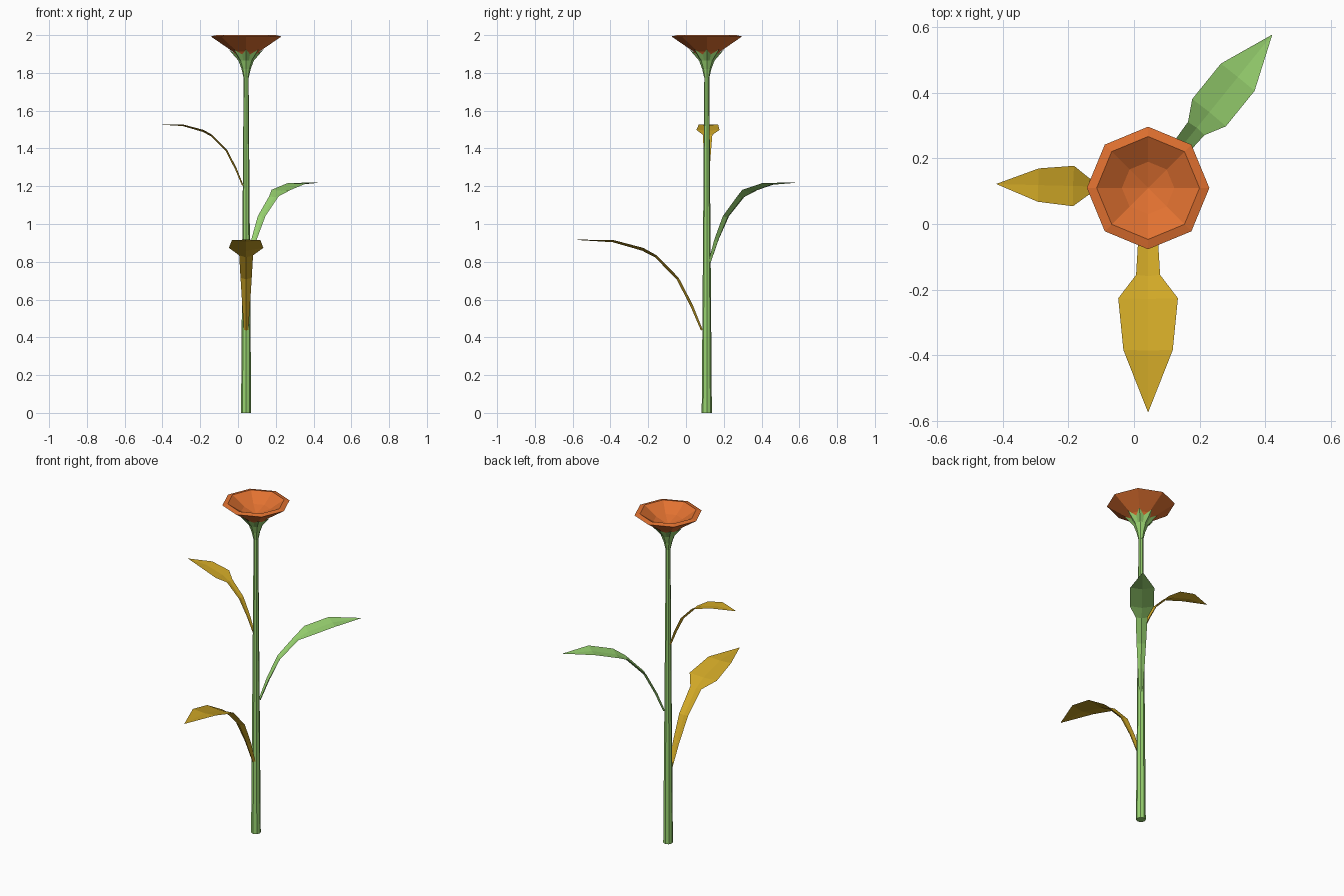
import bpy
import math

if "Cube" in bpy.data.objects:
    bpy.data.objects.remove(bpy.data.objects["Cube"])

CX, CY = 0.043, 0.11   # stem axis


def material(name, rgb):
    m = bpy.data.materials.new(name)
    m.diffuse_color = (*rgb, 1)
    m.use_nodes = True
    m.node_tree.nodes["Principled BSDF"].inputs["Base Color"].default_value = m.diffuse_color
    return m


GREEN = material("leaf green", (0.32, 0.66, 0.165))
YELLOW = material("dry leaf yellow", (0.63, 0.39, 0.02))
ORANGE = material("petal orange", (0.75, 0.165, 0.03))


def make(name, rings, mat, cap_start=True, cap_end=True):
    """Skin a list of equal-length closed rings with quads; cap the ends."""
    n = len(rings[0])
    verts = [p for r in rings for p in r]
    faces = []
    for i in range(len(rings) - 1):
        for k in range(n):
            a, b = i * n + k, i * n + (k + 1) % n
            faces.append((a, b, b + n, a + n))
    if cap_start:
        faces.append(tuple(reversed(range(n))))
    if cap_end:
        faces.append(tuple(range(len(verts) - n, len(verts))))
    me = bpy.data.meshes.new(name)
    me.from_pydata(verts, [], faces)
    me.validate()
    me.materials.append(mat)
    ob = bpy.data.objects.new(name, me)
    bpy.context.collection.objects.link(ob)
    return ob


def ring(r, z, n=8, tooth=0.0, flare=0.0):
    """Ring round the stem axis; every second point may rise as a tooth."""
    pts = []
    for k in range(n):
        a = 2 * math.pi * k / n
        up = tooth if k % 2 == 0 else 0
        # mid-side points lie on the octagon's flats when n is 16
        rr = r * (math.cos(math.pi / 8) if n == 16 and k % 2 else 1)
        rr += flare if up else 0
        pts.append((CX + rr * math.cos(a), CY + rr * math.sin(a), z + up))
    return pts


# Stem
make("stem", [ring(0.027, 0), ring(0.013, 1.80)], GREEN)

# Calyx with pointed sepals
make("calyx", [ring(0.014, 1.775, 16), ring(0.024, 1.82, 16),
               ring(0.041, 1.865, 16), ring(0.060, 1.898, 16, 0.026, 0.032)],
     GREEN, cap_end=False)

# Flower: outer bowl, sloping rim, inner bowl
make("flower", [ring(0.030, 1.865), ring(0.072, 1.914), ring(0.187, 1.993),
                ring(0.157, 2.0), ring(0.08, 1.95), ring(0.002, 1.925)], ORANGE)

# Leaf stations: distance from axis, height, half width, keel depth
LEAF = [(0.022, 0.0, 0.012, 0.010), (0.076, 0.135, 0.021, 0.014),
        (0.150, 0.278, 0.030, 0.014), (0.268, 0.398, 0.037, 0.014),
        (0.340, 0.438, 0.092, 0.016), (0.500, 0.480, 0.076, 0.012),
        (0.690, 0.482, 0.001, 0.002)]


def leaf(name, base_z, angle, scale, mat, widest=0.092):
    ca, sa = math.cos(angle), math.sin(angle)
    rings = []
    for i, (d, h, w, t) in enumerate(LEAF):
        p, q = LEAF[max(i - 1, 0)], LEAF[min(i + 1, len(LEAF) - 1)]
        s = math.atan2(q[1] - p[1], q[0] - p[0])   # slope of the midrib
        w = min(w, widest)
        section = [(w, 0), (0, 0.4 * t), (-w, 0), (0, t)]
        pts = []
        for side, depth in section:
            along = (d + depth * math.sin(s)) * scale
            z = base_z + (h - depth * math.cos(s)) * scale
            x = side * scale
            pts.append((CX + along * ca - x * sa, CY + along * sa + x * ca, z))
        rings.append(pts)
    make(name, rings, mat)


leaf("lower_leaf", 0.44, math.radians(-90), 0.99, YELLOW)
leaf("middle_leaf", 0.80, math.radians(51), 0.87, GREEN, 0.076)
leaf("upper_leaf", 1.205, math.radians(178.5), 0.67, YELLOW)

# Make all face normals point outwards
import bmesh
for ob in bpy.context.collection.objects:
    bm = bmesh.new()
    bm.from_mesh(ob.data)
    bmesh.ops.recalc_face_normals(bm, faces=bm.faces)
    if ob.name == "calyx":   # open shell: ensure it faces away from the axis
        f = max(bm.faces, key=lambda f: f.calc_center_median().z)
        c = f.calc_center_median()
        if f.normal.x * (c.x - CX) + f.normal.y * (c.y - CY) < 0:
            bmesh.ops.reverse_faces(bm, faces=bm.faces)
    bm.to_mesh(ob.data)
    bm.free()
